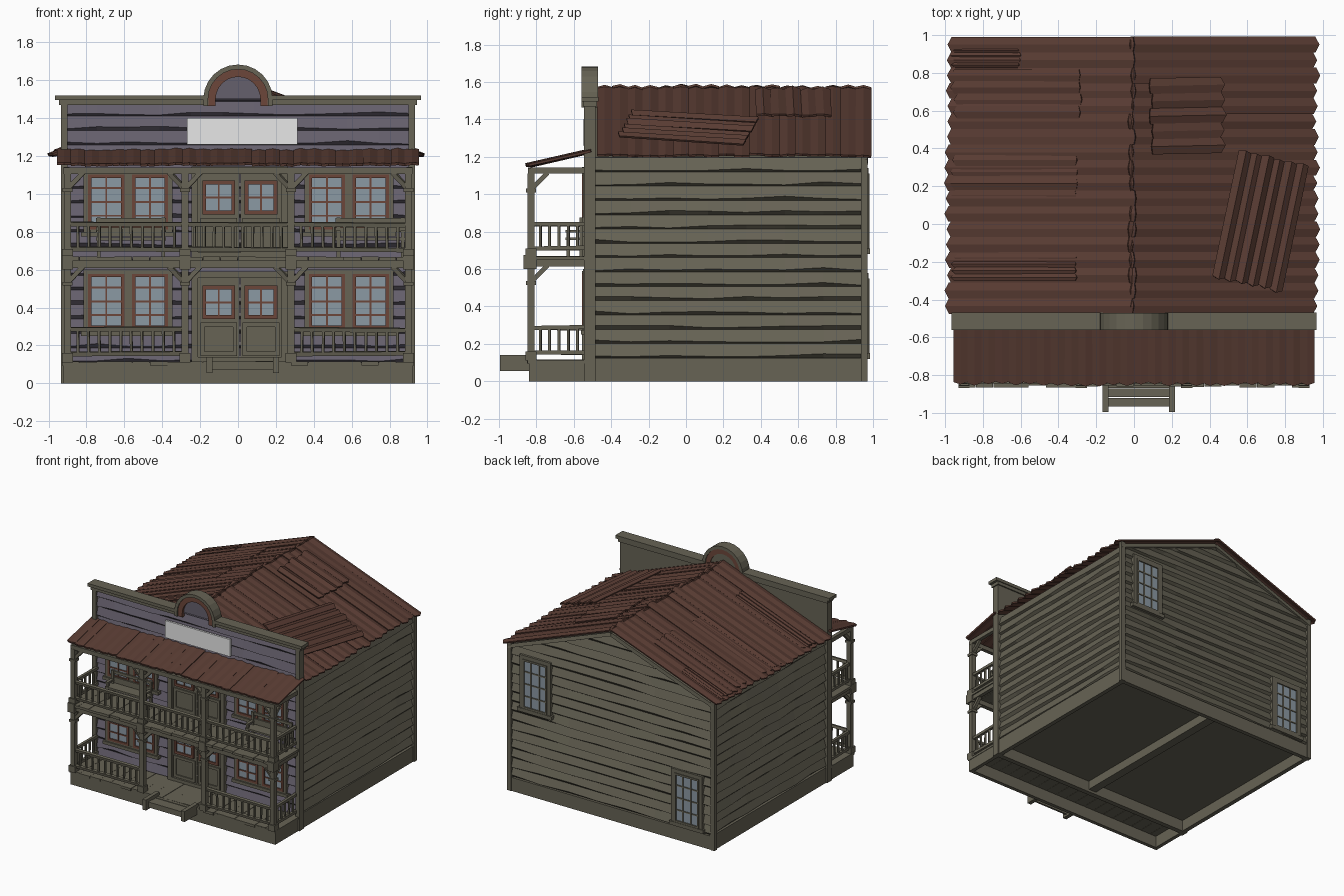
import bpy, bmesh, math, random
from mathutils import Vector

if "Cube" in bpy.data.objects:
    bpy.data.objects.remove(bpy.data.objects["Cube"])
random.seed(4)
R = random.uniform

def material(name, c):
    m = bpy.data.materials.new(name)
    m.diffuse_color = (*c, 1)
    m.use_nodes = True
    m.node_tree.nodes["Principled BSDF"].inputs["Base Color"].default_value = m.diffuse_color
    return m
WOOD = material("weathered wood", (0.135, 0.125, 0.09))
PURPLE = material("faded purple paint", (0.13, 0.115, 0.15))
ROOF = material("rusty roof", (0.10, 0.045, 0.033))
RED = material("red brown trim", (0.15, 0.062, 0.042))
GLASS = material("window glass", (0.26, 0.32, 0.37))
SIGN = material("blank sign", (0.8, 0.8, 0.8))

class Part:
    """Collects simple solids into one named object."""
    def __init__(self, name, mat):
        self.name, self.mat, self.bm = name, mat, bmesh.new()
    def hexa(self, pts):
        v = [self.bm.verts.new(p) for p in pts]
        for f in ((0, 3, 2, 1), (4, 5, 6, 7), (0, 1, 5, 4), (1, 2, 6, 5), (2, 3, 7, 6), (3, 0, 4, 7)):
            self.bm.faces.new([v[i] for i in f])
    def box(self, x0, x1, y0, y1, z0, z1):
        self.hexa([(x, y, z) for z in (z0, z1) for x, y in ((x0, y0), (x1, y0), (x1, y1), (x0, y1))])
    def bar(self, p, q, t):
        p, q = Vector(p), Vector(q)
        d = (q - p).normalized()
        a = d.cross(Vector((0.3, 1, 0.2)) if abs(d.y) < 0.5 else Vector((1, 0, 0))).normalized() * t / 2
        b = d.cross(a)
        self.hexa([e + s * a + k * b for e in (p, q) for s, k in ((-1, -1), (1, -1), (1, 1), (-1, 1))])
    def prism(self, outline, y0, y1):
        a, b = ([self.bm.verts.new((x, y, z)) for x, z in outline] for y in (y0, y1))
        n = len(a)
        self.bm.faces.new(a)
        self.bm.faces.new(b[::-1])
        for i in range(n):
            self.bm.faces.new((a[i], b[i], b[(i + 1) % n], a[(i + 1) % n]))
    def done(self, solid=0):
        if not solid:
            bmesh.ops.recalc_face_normals(self.bm, faces=self.bm.faces)
        me = bpy.data.meshes.new(self.name)
        self.bm.to_mesh(me)
        me.materials.append(self.mat)
        ob = bpy.data.objects.new(self.name, me)
        bpy.context.collection.objects.link(ob)
        if solid:
            mod = ob.modifiers.new("thickness", 'SOLIDIFY')
            mod.thickness, mod.offset = solid, 0
        return ob

def siding(name, mat, origin, u, out, half, z0, z1, step=0.0765, depth=0.022, seg=7):
    """Lapped boards with ragged lower edges; half(z) is the half width."""
    p = Part(name, mat)
    o, u, out = Vector(origin), Vector(u), Vector(out)
    z = z0
    while z < z1 - 0.01:
        top = min(z + step, z1)
        rows = []
        for i in range(seg + 1):
            k = 2 * i / seg - 1
            lip = z + min(R(0.006, 0.024), (top - z) * 0.6)
            rows.append([p.bm.verts.new(o + u * k * half(h) + out * d + Vector((0, 0, h)))
                         for h, d in ((z, 0), (lip, depth), (top, 0.002))])
        for a, b in zip(rows, rows[1:]):
            for j in (0, 1):
                f = p.bm.faces.new((a[j], b[j], b[j + 1], a[j + 1]))
                f.normal_update()
                if f.normal.dot(out) < 0:
                    f.normal_flip()
        z = top
    me = p.done(0.0008)
    return me

def sheet(name, origin, u, v, length, width, n, jag=0.02, lift=0.008, thick=0.012):
    """Creased roof boards running along u, laid side by side along v."""
    p = Part(name, ROOF)
    o, u, v = Vector(origin), Vector(u).normalized(), Vector(v).normalized()
    w = u.cross(v)
    w = w if w.z > 0 else -w
    s = width / n
    for i in range(n):
        a, b, h = R(0, jag), R(-jag, jag) * 0.6, R(-lift, lift) * 0.6
        col = []
        for k, c in ((0, 0), (0.5, 1), (1, 0)):
            e = h + c * lift + R(-1, 1) * lift * 0.3
            col.append([p.bm.verts.new(o + v * s * (i + k) + u * t + w * (e + R(0, lift * 0.4)))
                        for t in (-a - c * jag * 0.5, length + b + (c - 1) * jag)])
        for c, d in zip(col, col[1:]):
            p.bm.faces.new((c[0], c[1], d[1], d[0]))
    return p.done(thick)

# house body and hollow foundation
body = Part("house_body", WOOD)
body.prism([(-0.9, 0.09), (0.9, 0.09), (0.9, 1.195), (0, 1.53), (-0.9, 1.195)], -0.5, 0.94)
body.done()
rim = Part("foundation_boards", WOOD)
for s in (-1, 1):
    rim.box(*sorted((s * 0.89, s * 0.925)), -0.5, 0.965, 0, 0.125)
    rim.box(*sorted((s * 0.895, s * 0.925)), -0.84, -0.5, 0, 0.11)
for y0, y1 in ((0.93, 0.965), (-0.53, -0.49), (-0.84, -0.81)):
    rim.box(-0.925, 0.925, y0, y1, 0, 0.11)
rim.box(-0.035, 0.035, -0.5, 0.94, 0.02, 0.1)
rim.done()

# lapped siding on every wall
for s, nm in ((1, "right"), (-1, "left")):
    siding(nm + "_siding", WOOD, (s * 0.903, 0.22, 0), (0, 1, 0), (s, 0, 0), lambda z: 0.72, 0.125, 1.2)
siding("back_siding", WOOD, (0, 0.943, 0), (1, 0, 0), (0, 1, 0),
       lambda z: min(0.905, max(0.01, (1.53 - z) / 0.371)), 0.11, 1.52)
siding("front_siding", PURPLE, (0, -0.515, 0), (1, 0, 0), (0, -1, 0), lambda z: 0.91, 0.11, 1.5, seg=11)
corner = Part("corner_posts", WOOD)
for s in (-1, 1):
    x0, x1 = sorted((s * 0.90, s * 0.935))
    corner.box(x0, x1, 0.935, 0.97, 0, 1.21)
    corner.box(x0, x1, -0.545, -0.485, 0, 1.49)
corner.done()

# false front with cornice and arch
front = Part("false_front", WOOD)
front.box(-0.92, 0.92, -0.514, -0.485, 0.1, 1.5)
for s in (-1, 1):
    front.box(*sorted((s * 0.155, s * 0.945)), -0.55, -0.475, 1.47, 1.495)
    front.box(*sorted((s * 0.165, s * 0.965)), -0.56, -0.468, 1.495, 1.52)
front.done()
def arc(r, n=12):
    return [(r * math.cos(math.pi * i / n), 1.5 + r * math.sin(math.pi * i / n)) for i in range(n + 1)]
def ring(name, mat, r0, r1, y0, y1):
    p = Part(name, mat)
    a, b = arc(r0), arc(r1)
    for i in range(12):
        p.hexa([(x, y, z) for y in (y0, y1) for x, z in (a[i], b[i], b[i + 1], a[i + 1])])
    for s in (-1, 1):
        p.box(*sorted((s * r0, s * r1)), y0, y1, 1.465, 1.5)
    p.done()
ring("arch_outer_rim", WOOD, 0.158, 0.183, -0.56, -0.47)
ring("arch_trim", RED, 0.118, 0.158, -0.55, -0.478)
for nm, mat, y0, y1 in (("arch_panel", PURPLE, -0.53, -0.505), ("arch_back", WOOD, -0.505, -0.485)):
    p = Part(nm, mat)
    p.prism(arc(0.13), y0, y1)
    p.done()
p = Part("sign_board", SIGN)
p.box(-0.27, 0.315, -0.552, -0.535, 1.26, 1.4)
p.done()

# main roof, ridge along y
for s, nm in ((1, "right"), (-1, "left")):
    sheet(nm + "_roof", (-0.01, -0.475, 1.562), (s * 0.97, 0, -0.36), (0, 1, 0), 1.045, 1.465, 18)
sheet("roof_patch_boards", (0.1, 0.37, 1.55), (0.97, 0.02, -0.36), (0, 1, 0), 0.4, 0.4, 5, 0.02, 0.012)
sheet("loose_roof_panel", (0.55, 0.38, 1.395), (-0.14, -0.66, 0.04), (0.93, -0.2, -0.325), 0.68, 0.40, 6, 0.015, 0.014)
for y, w, x in ((0.12, 0.25, -0.32), (-0.3, 0.14, -0.32), (0.56, 0.26, -0.3), (0.83, 0.1, -0.62)):
    sheet("left_roof_overlay", (x, y, 1.573 + 0.371 * x), (-0.97, 0, -0.36), (0, 1, 0),
          (0.96 + x) * 1.066, w, 4, 0.02, 0.008)
p = Part("gable_trim", WOOD)
for s in (-1, 1):
    p.bar((0, 0.955, 1.515), (s * 0.93, 0.955, 1.17), 0.03)
p.done()

# porch roof
sheet("porch_roof", (-0.955, -0.515, 1.225), (0, -0.33, -0.075), (1, 0, 0), 0.343, 1.91, 26, 0.012, 0.006, 0.014)

# porch decks
deck = Part("porch_decks", WOOD)
for i in range(20):
    x = -0.93 + i * 0.093
    deck.box(x, x + 0.0915, -0.845 + R(-0.006, 0.006), -0.51, 0.095, 0.115 + R(-0.002, 0.002))
    deck.box(x, x + 0.0915, -0.86 + R(-0.008, 0.006), -0.51, 0.648, 0.668 + R(-0.002, 0.002))
deck.box(-0.92, 0.92, -0.845, -0.81, 0.61, 0.648)
deck.box(-0.92, 0.92, -0.845, -0.815, 1.105, 1.14)
for s in (-1, 1):
    for z in (0.615, 1.11):
        deck.box(*sorted((s * 0.89, s * 0.92)), -0.83, -0.52, z, z + 0.033)
deck.done()

# posts with caps, feet and diagonal braces
post = Part("porch_posts", WOOD)
XS = (-0.9, -0.28, 0.28, 0.9)
for x in XS:
    for z0, z1 in ((0.11, 0.615), (0.66, 1.11)):
        post.box(x - 0.019, x + 0.019, -0.847, -0.809, z0, z1)
        post.box(x - 0.028, x + 0.028, -0.857, -0.8, z0, z0 + 0.05)
        post.box(x - 0.026, x + 0.026, -0.855, -0.802, z1 - 0.1, z1 - 0.08)
        for s in (-1, 1):
            if abs(x + s * 0.1) < 0.93:
                post.bar((x, -0.828, z1 - 0.085), (x + s * 0.085, -0.828, z1 + 0.005), 0.024)
        post.bar((x, -0.828, z1 - 0.085), (x, -0.74, z1 + 0.005), 0.024)
    post.box(x - 0.03, x + 0.03, -0.868, -0.8, 0.6, 0.675)
post.done()

# railings
rail = Part("railings", WOOD)
def railing(a, b, z0, z1, n):
    a, b = Vector(a), Vector(b)
    for z in (z0, z1):
        rail.bar((a.x, a.y, z), (b.x, b.y, z + R(-0.006, 0.006)), 0.022)
    for i in range(1, n):
        q = a.lerp(b, i / n)
        rail.bar((q.x, q.y, z0), (q.x + R(-0.004, 0.004), q.y, z1), 0.013)
for base, spans in ((0.155, ((0, 1), (2, 3))), (0.71, ((0, 1), (1, 2), (2, 3)))):
    for i, j in spans:
        railing((XS[i], -0.828, 0), (XS[j], -0.828, 0), base, base + 0.13, 11)
    for x in (XS[0], XS[3]):
        railing((x, -0.828, 0), (x, -0.53, 0), base, base + 0.13, 6)
rail.done()

# balcony benches
bench = Part("balcony_benches", WOOD)
for c in (-0.565, 0.7):
    bench.box(c - 0.185, c + 0.185, -0.645, -0.55, 0.755, 0.77)
    for z in (0.8, 0.85):
        bench.box(c - 0.185, c + 0.185, -0.565, -0.552, z, z + 0.022)
    for x in (c - 0.17, c + 0.17):
        bench.box(x - 0.01, x + 0.01, -0.64, -0.62, 0.66, 0.8)
        bench.box(x - 0.01, x + 0.01, -0.57, -0.55, 0.66, 0.875)
        bench.box(x - 0.012, x + 0.012, -0.645, -0.55, 0.795, 0.808)
bench.done()

# entrance step
step = Part("entrance_step", WOOD)
for x in (-0.15, 0.2):
    step.box(x - 0.016, x + 0.016, -0.995, -0.82, 0.055, 0.14)
for i in range(3):
    step.box(-0.15, 0.2, -0.965 + i * 0.048, -0.92 + i * 0.048, 0.095, 0.112 + R(-0.003, 0.003))
step.box(-0.15, 0.2, -0.965, -0.95, 0.07, 0.1)
step.done()

# windows and doors: frames, bars and panes
trim, sash, glass = Part("wood_trim", WOOD), Part("window_sashes", RED), Part("window_panes", GLASS)
def frame(p, x0, x1, y0, y1, z0, z1, t):
    p.box(x0, x0 + t, y0, y1, z0, z1)
    p.box(x1 - t, x1, y0, y1, z0, z1)
    p.box(x0 + t, x1 - t, y0, y1, z1 - t, z1)
    p.box(x0 + t, x1 - t, y0, y1, z0, z0 + t)
def window(p, x0, x1, y, z0, z1, nc, nr, t, s=-1):
    """Framed glazed panel; s is the outward direction along y."""
    frame(p, x0, x1, *sorted((y, y + s * 0.016)), z0, z1, t)
    glass.box(x0 + t, x1 - t, *sorted((y, y + s * 0.006)), z0 + t, z1 - t)
    for i in range(1, nc):
        x = x0 + (x1 - x0) * i / nc
        p.box(x - 0.005, x + 0.005, *sorted((y, y + s * 0.012)), z0 + t, z1 - t)
    for i in range(1, nr):
        z = z0 + (z1 - z0) * i / nr
        p.box(x0 + t, x1 - t, *sorted((y, y + s * 0.011)), z - 0.005, z + 0.005)
for z0, z1 in ((0.265, 0.6), (0.79, 1.125)):
    for c in (-0.58, 0.585):
        frame(trim, c - 0.235, c + 0.235, -0.552, -0.51, z0, z1, 0.024)
        trim.box(c - 0.02, c + 0.02, -0.55, -0.51, z0, z1)
        trim.box(c - 0.25, c + 0.25, -0.562, -0.51, z0 - 0.015, z0 + 0.01)
        for a, b in ((c - 0.211, c - 0.02), (c + 0.02, c + 0.211)):
            window(sash, a, b, -0.539, z0 + 0.022, z1 - 0.022, 2, 4, 0.018)
for z0, z1 in ((0.115, 0.545), (0.667, 1.1)):
    frame(trim, -0.245, 0.265, -0.556, -0.51, z0 - 0.01, z1 + 0.045, 0.035)
    for a, b in ((-0.21, 0.007), (0.013, 0.23)):
        trim.box(a, b, -0.54, -0.51, z0, z1 + 0.015)
        frame(trim, a + 0.012, b - 0.012, -0.549, -0.538, z0 + 0.03, z0 + 0.205, 0.022)
        window(sash, a + 0.022, b - 0.022, -0.54, z0 + 0.225, z1 - 0.03, 2, 2, 0.02)
for c, z0, z1 in ((0.68, 0.68, 1.14), (-0.69, 0.12, 0.58)):
    frame(trim, c - 0.14, c + 0.14, 0.94, 0.977, z0, z1, 0.035)
    trim.box(c - 0.155, c + 0.155, 0.94, 0.985, z0, z0 + 0.03)
    window(trim, c - 0.11, c + 0.11, 0.966, z0 + 0.03, z1 - 0.03, 3, 4, 0.015, 1)
for p in (trim, sash, glass):
    p.done()
